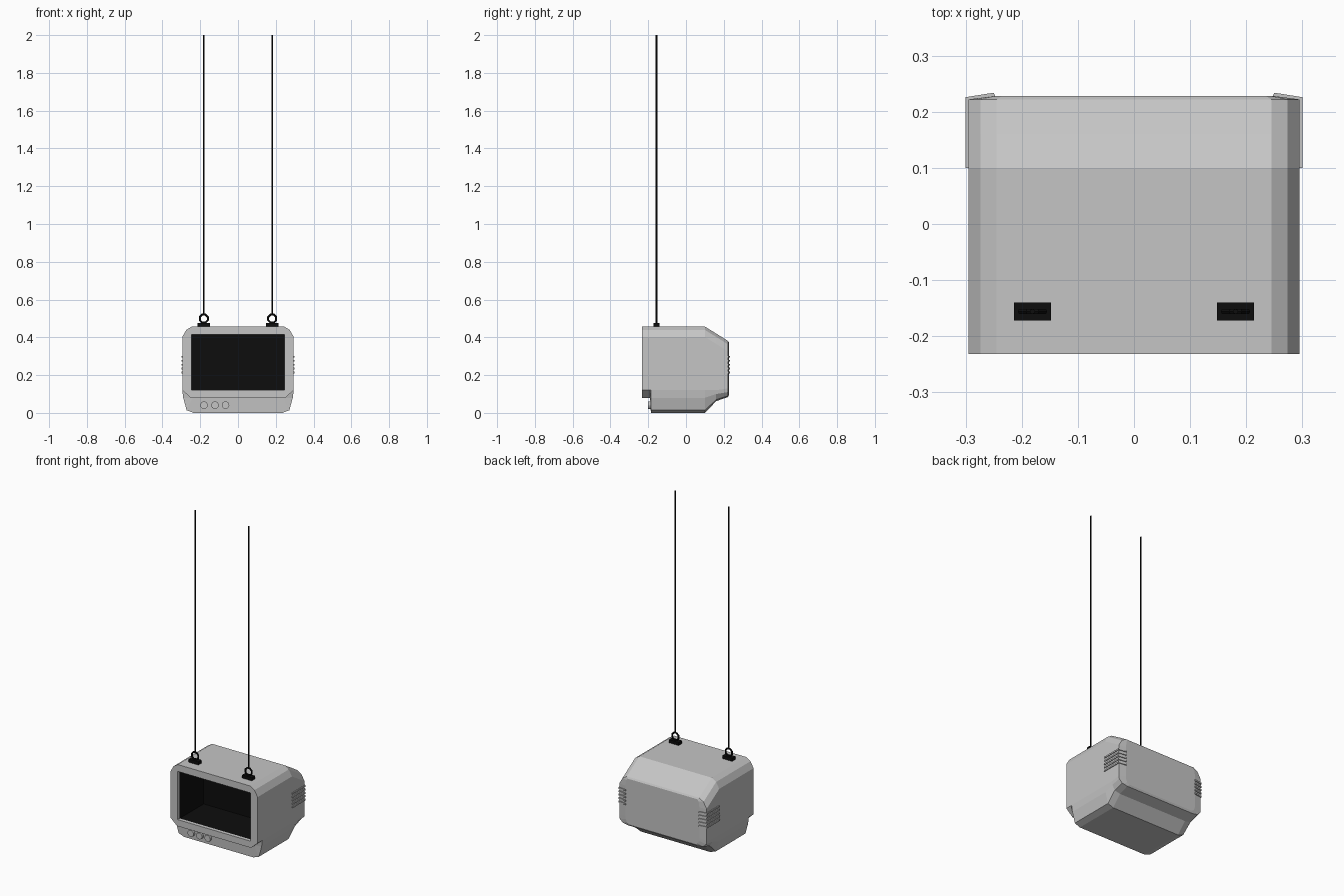
import bpy, bmesh, math
from mathutils import Matrix

if "Cube" in bpy.data.objects:
    bpy.data.objects.remove(bpy.data.objects["Cube"])


def material(name, rgb):
    m = bpy.data.materials.new(name)
    m.diffuse_color = (*rgb, 1)
    m.use_nodes = True
    m.node_tree.nodes["Principled BSDF"].inputs["Base Color"].default_value = m.diffuse_color
    return m


GREY = material("grey plastic", (0.56, 0.56, 0.56))
BLACK = material("black", (0.004, 0.004, 0.004))


def finish(name, bm, *mats):
    bmesh.ops.recalc_face_normals(bm, faces=bm.faces)
    me = bpy.data.meshes.new(name)
    bm.to_mesh(me)
    bm.free()
    for m in mats:
        me.materials.append(m)
    ob = bpy.data.objects.new(name, me)
    bpy.context.collection.objects.link(ob)
    return ob


def ring(bm, y, half):
    """Closed loop of vertices from a right-half outline, mirrored in x."""
    pts = half + [(-x, z) for x, z in reversed(half)]
    return [bm.verts.new((x, y, z)) for x, z in pts]


def skin(bm, a, b, mat=0):
    n = len(a)
    for i in range(n):
        f = bm.faces.new((a[i], a[(i + 1) % n], b[(i + 1) % n], b[i]))
        f.material_index = mat


# Casing: half outlines lofted from front to back
upper = [(.245, .457), (.274, .439), (.295, .402)]
bezel = upper + [(.295, .12), (.25, .08), (.24, .08), (.23, .08)]
full = upper + [(.295, .12), (.29, .08), (.272, .014), (.235, 0)]
mid = [(x, z - .037) for x, z in upper] + [(.295, .12), (.29, .10), (.274, .07), (.235, .062)]
rear = [(x, z - .076) for x, z in upper] + [(.295, .13), (.293, .11), (.272, .09), (.235, .084)]
back = [(.235, .372), (.245, .362), (.25, .325), (.25, .14), (.248, .12), (.24, .102), (.225, .095)]

bm = bmesh.new()
stations = [(-.232, bezel), (-.19, bezel), (-.186, full), (.10, full),
            (.16, mid), (.222, rear), (.228, back)]
rings = [ring(bm, y, s) for y, s in stations]
for a, b in zip(rings, rings[1:]):
    skin(bm, a, b)
bm.faces.new(rings[-1])

# Screen opening: grey rim, then a black recess
opening = [(.246, .415), (.246, .12)]
holes = [ring(bm, y, opening) for y in (-.232, -.212, .02)]
skin(bm, holes[0], holes[1], 0)
skin(bm, holes[1], holes[2], 1)
bm.faces.new(holes[2]).material_index = 1
edges = [e for e in bm.edges if all(abs(v.co.y + .232) < 1e-5 for v in e.verts)]
bmesh.ops.triangle_fill(bm, use_beauty=True, edges=edges)
finish("casing", bm, GREY, BLACK)

# Control knobs on the lower panel
for i, x in enumerate((-.18, -.122, -.066)):
    bm = bmesh.new()
    bmesh.ops.create_cone(bm, cap_ends=True, segments=16, radius1=.02, radius2=.02, depth=.024,
                          matrix=Matrix.Translation((x, -.19, .041)) @ Matrix.Rotation(math.pi / 2, 4, 'X'))
    finish(f"knob_{i + 1}", bm, GREY)

# Vent slats wrapping the rear corners
plan = [(.30, .10), (.30, .226), (.25, .234), (.245, .222), (.285, .21), (.285, .10)]
for side, sx in (("left", -1), ("right", 1)):
    bm = bmesh.new()
    for k in range(5):
        z = .209 + k * .021
        lo, hi = ([bm.verts.new((sx * x, y, zz)) for x, y in plan] for zz in (z, z + .009))
        skin(bm, lo, hi)
        bm.faces.new(lo)
        bm.faces.new(hi)
    finish(f"vent_slats_{side}", bm, GREY)

# Hangers: mounting plate, eye ring and wire on each side
for side, x in (("left", -.181), ("right", .181)):
    bm = bmesh.new()
    bmesh.ops.create_cube(bm, size=1, matrix=Matrix.Translation((x, -.156, .465))
                          @ Matrix.Diagonal((.066, .032, .022, 1)))
    finish(f"hanger_plate_{side}", bm, BLACK)

    bpy.ops.mesh.primitive_torus_add(major_segments=8, minor_segments=6, major_radius=.023,
                                     minor_radius=.0055, location=(x, -.156, .499),
                                     rotation=(math.pi / 2, math.pi / 8, 0))
    eye = bpy.context.object
    eye.name = f"hanger_ring_{side}"
    eye.data.materials.append(BLACK)

    bm = bmesh.new()
    bmesh.ops.create_cone(bm, cap_ends=True, segments=8, radius1=.0045, radius2=.0045, depth=1.48,
                          matrix=Matrix.Translation((x, -.156, 1.26)))
    finish(f"wire_{side}", bm, BLACK)
